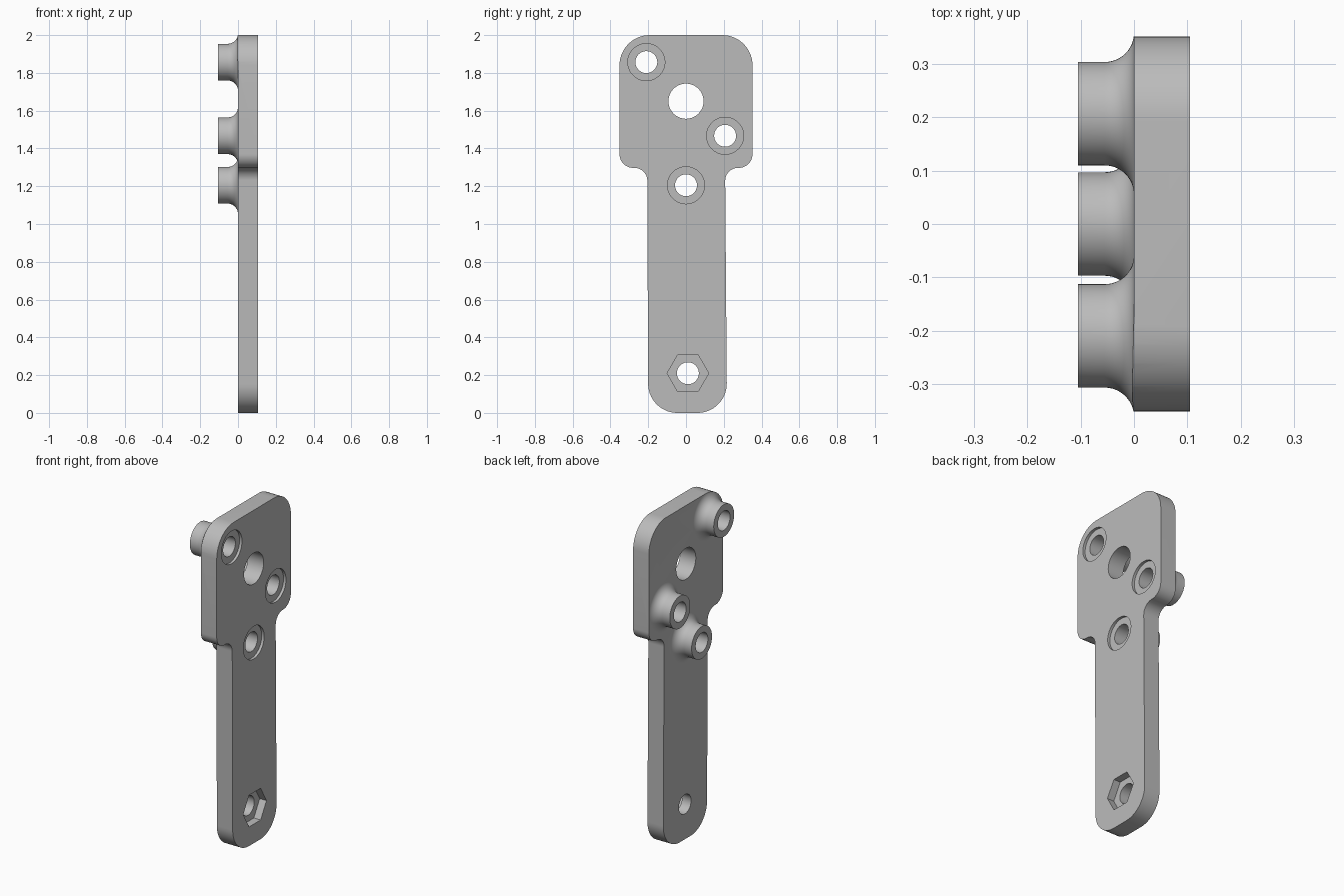
import bpy, bmesh, math
from mathutils import Vector

if "Cube" in bpy.data.objects:
    bpy.data.objects.remove(bpy.data.objects["Cube"])

THICK = 0.105
BOSSES = [(-0.21, 1.857), (0.207, 1.467), (0.0, 1.205)]   # y, z centres
PIVOT = (0.01, 0.21)
HOLE_R, BOSS_R, FILLET = 0.058, 0.097, 0.055

gray = bpy.data.materials.new("plain gray")
gray.use_nodes = True
color = (0.5, 0.5, 0.5, 1)
gray.diffuse_color = color
gray.node_tree.nodes["Principled BSDF"].inputs["Base Color"].default_value = color


def make_object(name, bm):
    bmesh.ops.recalc_face_normals(bm, faces=bm.faces)
    mesh = bpy.data.meshes.new(name)
    bm.to_mesh(mesh)
    bm.free()
    mesh.materials.append(gray)
    obj = bpy.data.objects.new(name, mesh)
    bpy.context.collection.objects.link(obj)
    return obj


def prism(name, outline, x0, x1):
    """Close a y-z outline into a solid running from x0 to x1."""
    bm = bmesh.new()
    back = [bm.verts.new((x0, y, z)) for y, z in outline]
    front = [bm.verts.new((x1, y, z)) for y, z in outline]
    bm.faces.new(back)
    bm.faces.new(front)
    for i in range(len(outline)):
        bm.faces.new((back[i - 1], back[i], front[i], front[i - 1]))
    return make_object(name, bm)


def ring(center, radius, count=64):
    return [(center[0] + radius * math.cos(math.tau * i / count),
             center[1] + radius * math.sin(math.tau * i / count)) for i in range(count)]


def lathe(name, profile, center, count=64):
    """Stack rings of (x, radius) around an x-directed axis."""
    bm = bmesh.new()
    rings = [[bm.verts.new((x, y, z)) for y, z in ring(center, r, count)] for x, r in profile]
    for a, b in zip(rings, rings[1:]):
        for i in range(count):
            bm.faces.new((a[i - 1], a[i], b[i], b[i - 1]))
    bm.faces.new(rings[0])
    bm.faces.new(rings[-1])
    return make_object(name, bm)


def rounded(corners, steps=14):
    """Round each (y, z, radius) corner of a polygon."""
    points = []
    for i, (y, z, radius) in enumerate(corners):
        p = Vector((y, z))
        u = (Vector(corners[i - 1][:2]) - p).normalized()
        v = (Vector(corners[(i + 1) % len(corners)][:2]) - p).normalized()
        half = math.acos(u.dot(v)) / 2
        inward = (u + v).normalized()
        center = p + inward * radius / math.sin(half)
        # The arc spans equal angles on both sides of the corner direction
        middle = math.atan2(-inward.y, -inward.x)
        sweep = math.pi / 2 - half
        turn = 1 if u.x * v.y - u.y * v.x < 0 else -1
        for k in range(steps + 1):
            a = middle + turn * sweep * (2 * k / steps - 1)
            points.append((center.x + radius * math.cos(a), center.y + radius * math.sin(a)))
    return points


def subtract(target, cutter):
    mod = target.modifiers.new("cut", "BOOLEAN")
    mod.operation, mod.solver, mod.object = "DIFFERENCE", "EXACT", cutter
    bpy.context.view_layer.objects.active = target
    bpy.ops.object.modifier_apply(modifier=mod.name)
    bpy.data.objects.remove(cutter)


# Bracket outline: wide head on a slightly leaning shank
outline = rounded([
    (-0.2, 0, 0.155), (0.217, 0, 0.155), (0.207, 1.297, 0.068), (0.352, 1.297, 0.073),
    (0.352, 2, 0.16), (-0.352, 2, 0.16), (-0.352, 1.297, 0.073), (-0.205, 1.297, 0.068)])
bracket = prism("bracket_plate", outline, -THICK, THICK)

# Clear the back half around the three flared bosses
waste = prism("back_waste", [(-1, -1), (1, -1), (1, 3), (-1, 3)], -0.3, 0)
flare = [(-FILLET * (1 - math.sin(t)), BOSS_R + FILLET * (1 - math.cos(t)))
         for t in [math.pi / 2 * k / 12 for k in range(13)]]
base_r = BOSS_R + FILLET
for c in BOSSES:
    subtract(waste, lathe("boss", [(-0.4, BOSS_R)] + flare + [(0.05, base_r)], c))
subtract(bracket, waste)

# Through holes
for c in BOSSES + [PIVOT]:
    subtract(bracket, prism("hole", ring(c, HOLE_R), -0.3, 0.3))
subtract(bracket, prism("large_hole", ring((0, 1.65), 0.093), -0.3, 0.3))

# Shallow round recesses and the hexagonal nut pocket on the flat side
for c in BOSSES:
    subtract(bracket, prism("recess", ring(c, 0.098), THICK - 0.016, 0.3))
subtract(bracket, prism("nut_pocket", ring(PIVOT, 0.11, 6), THICK - 0.045, 0.3))

bpy.ops.object.select_all(action="DESELECT")
bracket.select_set(True)
bpy.context.view_layer.objects.active = bracket
bpy.ops.object.shade_smooth_by_angle(angle=math.radians(30))
